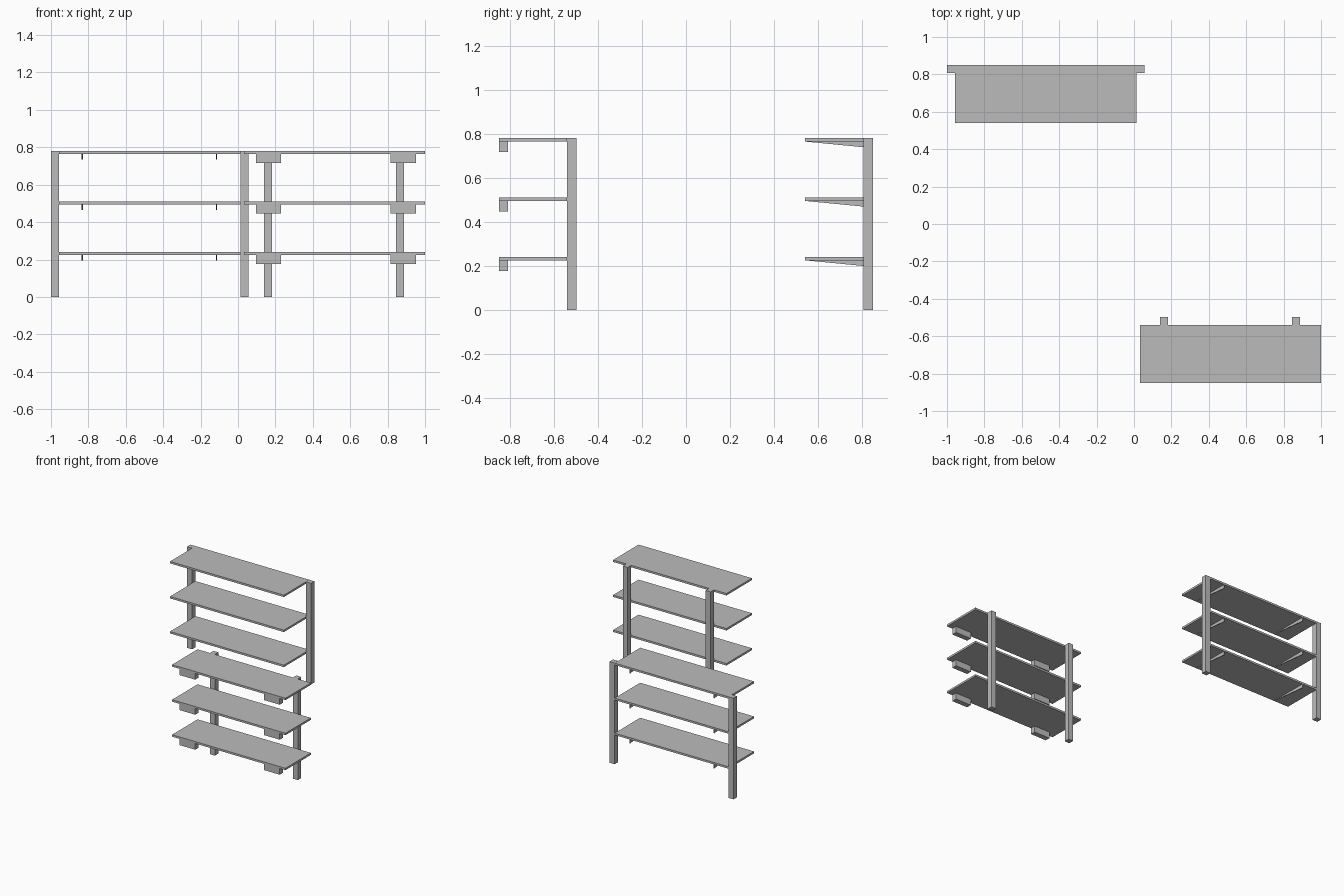
import bpy
import bmesh

cube = bpy.data.objects.get("Cube")
if cube:
    bpy.data.objects.remove(cube, do_unlink=True)

# One grey for everything
grey = bpy.data.materials.new("plain grey")
grey.use_nodes = True
grey.diffuse_color = (0.5, 0.5, 0.5, 1)
grey.node_tree.nodes["Principled BSDF"].inputs["Base Color"].default_value = (0.5, 0.5, 0.5, 1)


def prism(name, profile, x0, x1):
    """Extrude a (y, z) profile along x."""
    bm = bmesh.new()
    face = bm.faces.new([bm.verts.new((x0, y, z)) for y, z in profile])
    new = bmesh.ops.extrude_face_region(bm, geom=[face])["geom"]
    verts = [v for v in new if isinstance(v, bmesh.types.BMVert)]
    bmesh.ops.translate(bm, verts=verts, vec=(x1 - x0, 0, 0))
    bmesh.ops.recalc_face_normals(bm, faces=bm.faces)
    mesh = bpy.data.meshes.new(name)
    bm.to_mesh(mesh)
    bm.free()
    mesh.materials.append(grey)
    obj = bpy.data.objects.new(name, mesh)
    bpy.context.collection.objects.link(obj)
    return obj


def box(name, x0, x1, y0, y1, z0, z1):
    return prism(name, [(y0, z0), (y1, z0), (y1, z1), (y0, z1)], x0, x1)


HEIGHT = 0.78
POST = 0.042
BOARD = 0.015
LEVELS = [HEIGHT - 0.27 * i for i in range(3)]

# Upright posts
for x in (-1.0, 0.014):
    box("back_unit_post", x, x + POST, 0.85 - POST, 0.85, 0, HEIGHT)
for x in (0.139, 0.846):
    box("front_unit_post", x, x + POST, -0.54, -0.54 + POST, 0, HEIGHT)

for top in LEVELS:
    under = top - BOARD

    # Back unit: board on thin tapered brackets
    box("back_unit_shelf", -1.0 + POST, 0.013, 0.54, 0.85, under, top)
    for x in (-0.833, -0.115):
        prism("tapered_bracket",
              [(0.54, under), (0.85, under), (0.85, under - 0.03)],
              x - 0.003, x + 0.003)

    # Front unit: board with blocks below its front edge
    box("front_unit_shelf", 0.033, 1.0, -0.85, -0.54, under, top)
    for x in (0.095, 0.816):
        box("edge_block", x, x + 0.135, -0.85, -0.81, under - 0.048, under)
